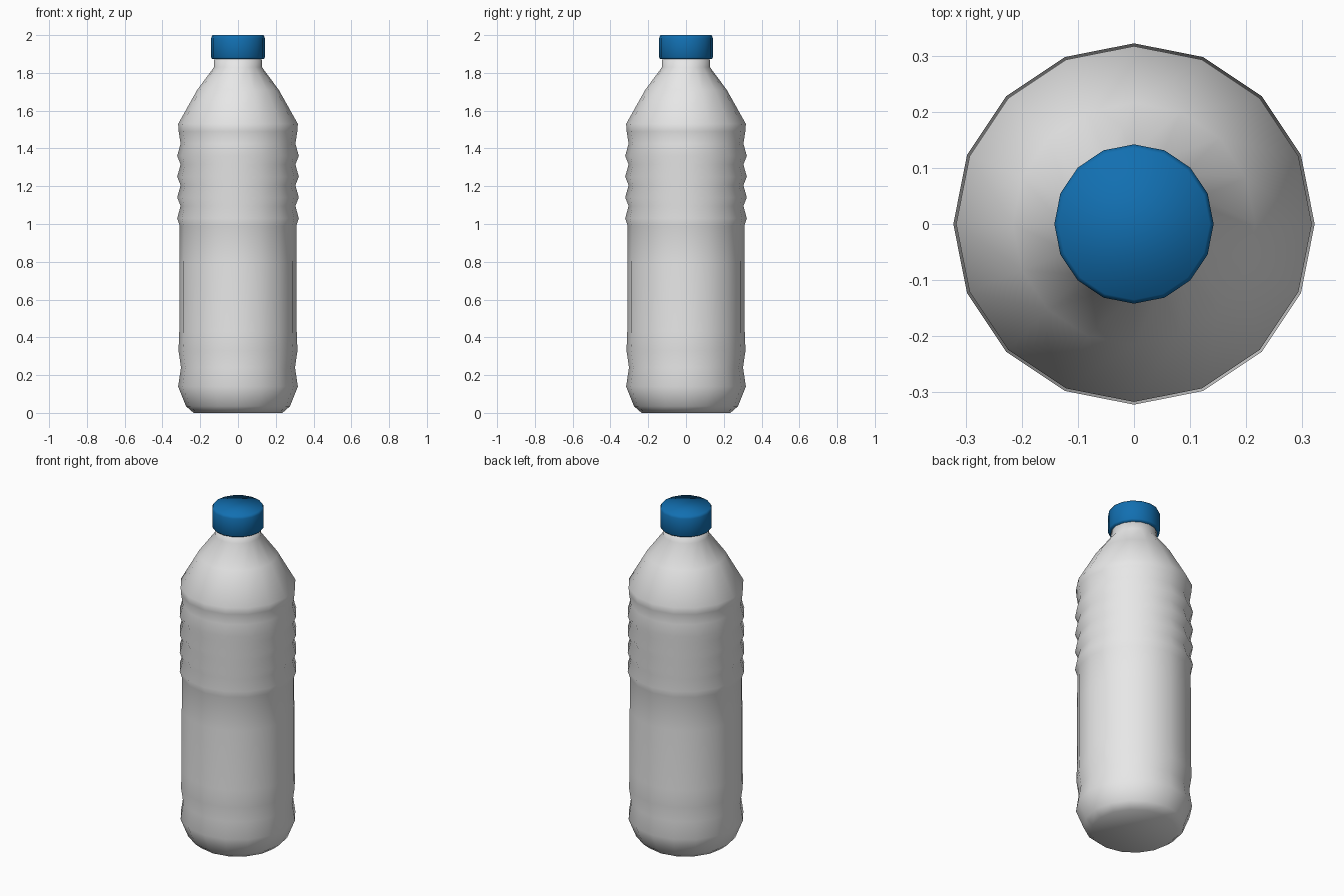
import bpy
from math import cos, sin, tau

SIDES = 16

cube = bpy.data.objects.get("Cube")
if cube:
    bpy.data.objects.remove(cube, do_unlink=True)


def make_material(name, color, roughness):
    mat = bpy.data.materials.new(name)
    mat.use_nodes = True
    mat.diffuse_color = color
    bsdf = mat.node_tree.nodes["Principled BSDF"]
    bsdf.inputs["Base Color"].default_value = color
    bsdf.inputs["Roughness"].default_value = roughness
    return mat


def lathe(name, profile, mat):
    """Turn (radius, height) points, listed bottom to top, into a closed solid."""
    verts = [(r * cos(tau * i / SIDES), r * sin(tau * i / SIDES), z)
             for r, z in profile for i in range(SIDES)]
    faces = []
    for ring in range(len(profile) - 1):
        a, b = ring * SIDES, (ring + 1) * SIDES
        for i in range(SIDES):
            j = (i + 1) % SIDES
            faces.append((a + i, a + j, b + j, b + i))
    faces.append(tuple(reversed(range(SIDES))))
    faces.append(tuple(range(len(verts) - SIDES, len(verts))))
    mesh = bpy.data.meshes.new(name)
    mesh.from_pydata(verts, [], faces)
    mesh.materials.append(mat)
    mesh.shade_smooth()
    obj = bpy.data.objects.new(name, mesh)
    bpy.context.collection.objects.link(obj)
    return obj


plastic = make_material("pale plastic", (0.8, 0.8, 0.8, 1), 0.5)
blue = make_material("blue cap plastic", (0.006, 0.16, 0.44, 1), 0.5)

# Rounded foot with a shallow waist, then the straight label wall
foot = [(0.235, 0), (0.275, 0.035), (0.317, 0.14), (0.302, 0.24), (0.315, 0.33)]
wall = [(0.311, 0.43), (0.311, 0.79), (0.309, 0.99)]

# Four grip ribs: each a crest followed by a groove
ribs = []
for k in range(4):
    z = 1.03 + 0.11 * k
    ribs += [(0.322, z), (0.304, z + 0.065)]

# Shoulder tapering to the neck
shoulder = [(0.314, 1.49), (0.317, 1.53), (0.216, 1.71), (0.127, 1.83), (0.125, 1.89)]
lathe("bottle_body", foot + wall + ribs + shoulder, plastic)

# Screw cap with softened rims
lathe("screw_cap", [(0.136, 1.873), (0.142, 1.882), (0.142, 1.985), (0.135, 2.0)], blue)
